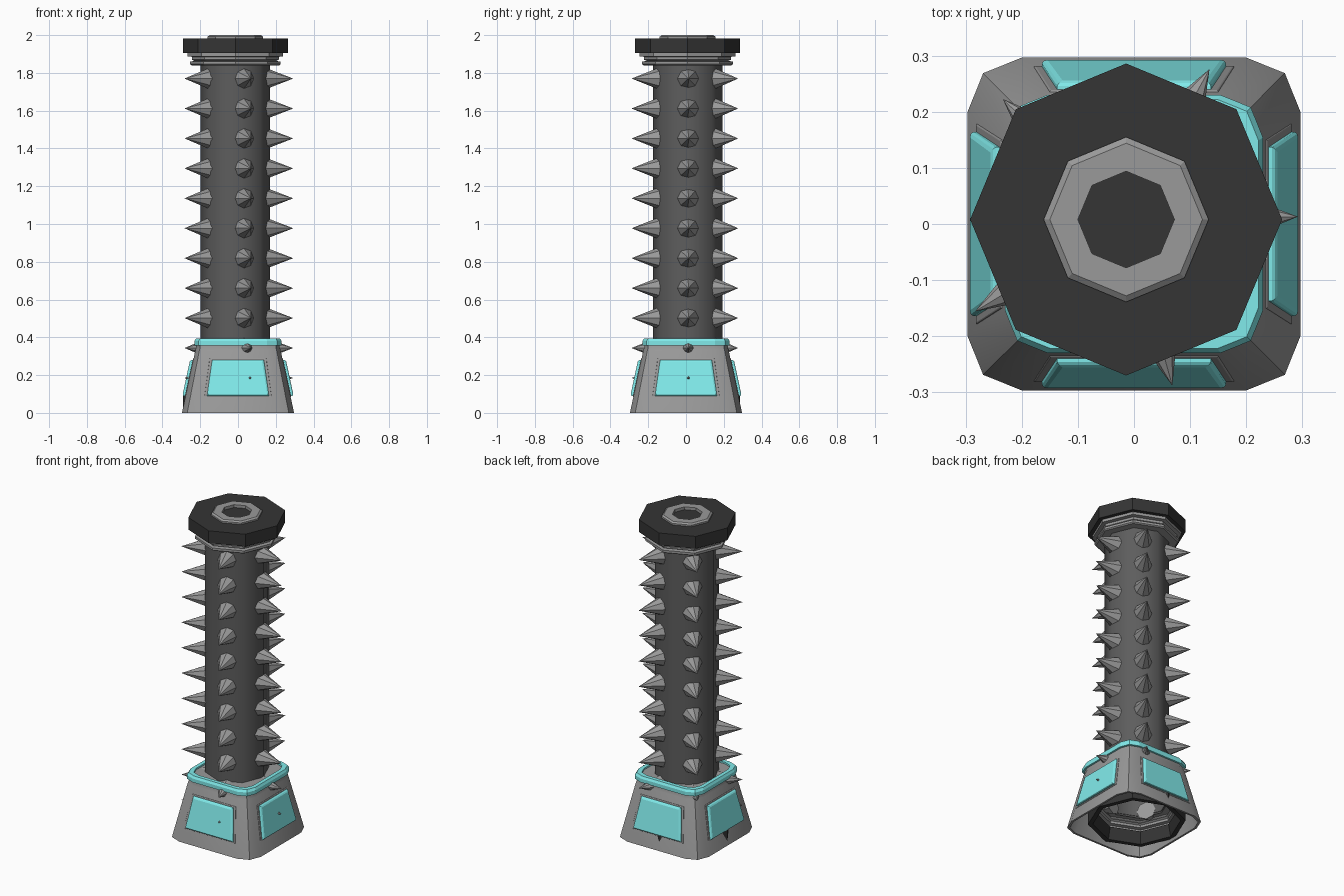
import bpy, bmesh, math
from mathutils import Vector, Matrix

if "Cube" in bpy.data.objects:
    bpy.data.objects.remove(bpy.data.objects["Cube"])

CX, CY = -0.014, 0.008   # the column sits slightly off the base centre


def material(name, c):
    m = bpy.data.materials.new(name)
    m.diffuse_color = (*c, 1)
    m.use_nodes = True
    m.node_tree.nodes["Principled BSDF"].inputs["Base Color"].default_value = m.diffuse_color
    return m


CYAN = material("cyan", (0.22, 0.83, 0.83))
BLACK = material("black", (0.035, 0.035, 0.035))
DARK = material("dark_grey", (0.11, 0.11, 0.11))
GREY = material("mid_grey", (0.32, 0.32, 0.32))


def finish(name, bm, mat, smooth=0):
    bmesh.ops.recalc_face_normals(bm, faces=bm.faces)
    me = bpy.data.meshes.new(name)
    bm.to_mesh(me)
    bm.free()
    ob = bpy.data.objects.new(name, me)
    bpy.context.collection.objects.link(ob)
    me.materials.append(mat)
    if smooth:
        bpy.ops.object.select_all(action='DESELECT')
        ob.select_set(True)
        bpy.context.view_layer.objects.active = ob
        bpy.ops.object.shade_smooth_by_angle(angle=math.radians(smooth))
    return ob


def loft(name, rings, mat, closed=False, cap_end=False, smooth=0):
    """Skin a list of point rings; closed joins the last ring to the first."""
    bm = bmesh.new()
    rows = [[bm.verts.new(p) for p in r] for r in rings]
    n = len(rows[0])
    pairs = list(zip(rows, rows[1:])) + ([(rows[-1], rows[0])] if closed else [])
    for a, b in pairs:
        for i in range(n):
            j = (i + 1) % n
            bm.faces.new((a[i], a[j], b[j], b[i]))
    if cap_end:
        bm.faces.new(rows[-1])
    return finish(name, bm, mat, smooth)


def octagon(r, z):
    return [(CX + r * math.cos(i * math.pi / 4), CY + r * math.sin(i * math.pi / 4), z)
            for i in range(8)]


def soft_square(h, z):
    pts = []
    for k in range(4):
        c, s = round(math.cos(k * math.pi / 2)), round(math.sin(k * math.pi / 2))
        for x, y in ((1, 0.67), (0.905, 0.905), (0.67, 1)):
            pts.append((h * (x * c - y * s), h * (x * s + y * c), z))
    return pts


# Tapered hollow base and its cyan collar
loft("base", [soft_square(h, z) for h, z in
              ((0.297, 0), (0.225, 0.335), (0.221, 0.345), (0.221, 0.385),
               (0.12, 0.385), (0.12, 0.375), (0.205, 0.35), (0.285, 0))],
     GREY, closed=True, smooth=40)
loft("base_collar", [soft_square(h, z) for h, z in
                     ((0.215, 0.355), (0.23, 0.358), (0.23, 0.381), (0.222, 0.395),
                      (0.198, 0.395), (0.198, 0.38))], CYAN, closed=True)


# Panels lying on the four sloping sides
def side_plate(name, k, corners, depth, bevel, mat):
    wb, zb, wt, zt = corners
    turn = Matrix.Rotation(k * math.pi / 2, 3, 'Z')

    def ring(inset, d):
        pts = []
        for x, z in ((-wb + inset, zb + inset), (wb - inset, zb + inset),
                     (wt - inset, zt - inset), (-wt + inset, zt - inset)):
            pts.append(turn @ Vector((x, -(0.297 - 0.215 * z) - d, z)))
        return pts
    loft(name, [ring(0, -0.006), ring(0, depth - bevel),
                ring(bevel * 0.4, depth - bevel * 0.4), ring(bevel * 1.2, depth)],
         mat, cap_end=True)


for k in range(4):
    side_plate(f"panel_frame_{k}", k, (0.178, 0.083, 0.150, 0.288), 0.003, 0.002, GREY)
    side_plate(f"side_panel_{k}", k, (0.164, 0.09, 0.137, 0.28), 0.017, 0.008, CYAN)

# Column
loft("shaft", [octagon(0.184, 0.15), octagon(0.184, 1.85)], DARK, smooth=50)

# Stepped neck and open foot of the column
STEPS = ((0.18, 1.84), (0.232, 1.84), (0.24, 1.846), (0.24, 1.86), (0.215, 1.863),
         (0.23, 1.87), (0.23, 1.885), (0.253, 1.888), (0.253, 1.905))
loft("neck_rings", [octagon(r, z) for r, z in STEPS], GREY)
loft("foot_rings", [octagon(r, 2 - z) for r, z in STEPS], GREY)
loft("foot_flange", [octagon(r, z) for r, z in
                     ((0.235, 0.094), (0.278, 0.094), (0.278, 0.018),
                      (0.25, 0.018), (0.235, 0.09))], BLACK, closed=True)

# Cap with raised ring
loft("cap", [octagon(r, z) for r, z in
             ((0.18, 1.905), (0.278, 1.905), (0.278, 1.982), (0.08, 1.982))],
     BLACK, cap_end=True)
loft("cap_ring", [octagon(r, z) for r, z in
                  ((0.147, 1.98), (0.147, 1.992), (0.136, 2.0), (0.086, 2.0), (0.086, 1.98))],
     GREY, closed=True)

# Rows of five spikes up the column
TIPS = ((0.291, 0.013), (0.134, 0.275), (-0.233, 0.222), (-0.282, -0.155), (0.068, -0.287))
for row in range(11):
    z = 0.185 + row * 0.1585
    bm = bmesh.new()
    for tx, ty in TIPS:
        d = Vector((tx - CX, ty - CY, 0))
        out = d.normalized()
        length = d.length - 0.162
        place = Matrix.Translation(Vector((CX, CY, z)) + out * (0.162 + length / 2))
        bmesh.ops.create_cone(bm, cap_ends=True, segments=8, radius1=0.056, radius2=0.0005,
                              depth=length,
                              matrix=place @ out.to_track_quat('Z', 'Y').to_matrix().to_4x4())
    finish(f"spike_row_{row}", bm, GREY)
